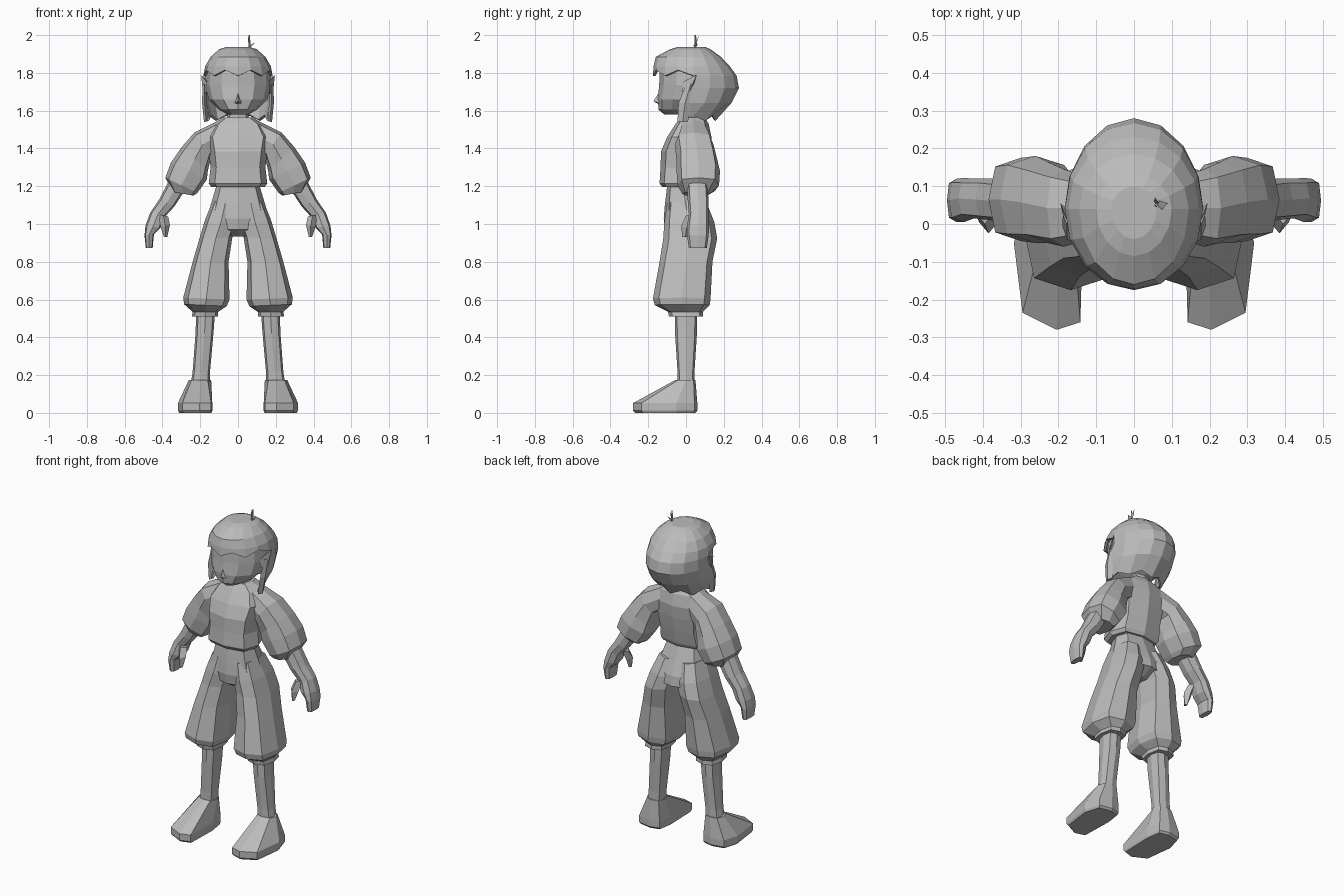
import bpy, math
from mathutils import Vector

grey = bpy.data.materials.new("plain grey")
grey.diffuse_color = (0.5, 0.5, 0.5, 1)


def make(name, verts, faces, mirror=False):
    me = bpy.data.meshes.new(name)
    me.from_pydata(verts, [], faces)
    me.materials.append(grey)
    ob = bpy.data.objects.new(name, me)
    bpy.context.collection.objects.link(ob)
    if mirror:
        ob.modifiers.new("mirror", 'MIRROR').use_mirror_merge = False
    return ob


def ring(ax, az, bx, bz, y0, y1, n=8, square=1.12):
    """Cross-section from outer point a to inner point b, spanning y0 to y1."""
    c = Vector(((ax + bx) / 2, (y0 + y1) / 2, (az + bz) / 2))
    u = Vector(((ax - bx) / 2, 0, (az - bz) / 2))
    v = Vector((0, (y1 - y0) / 2, 0))
    out = []
    for i in range(n):
        t = 2 * math.pi * i / n
        k = 1 if i % (n // 4) == 0 else square
        out.append(c + u * math.cos(t) * k + v * math.sin(t) * k)
    return out


def loft(name, sections, mirror=False, n=8, square=1.12):
    verts, faces = [], []
    for s in sections:
        verts += ring(*s, n=n, square=square)
    m = len(sections)
    for r in range(m - 1):
        for i in range(n):
            j = (i + 1) % n
            # sections run downwards
            faces.append((r*n + i, (r+1)*n + i, (r+1)*n + j, r*n + j))
    faces.append(tuple(range(n)))
    faces.append(tuple((m-1)*n + i for i in reversed(range(n))))
    return make(name, verts, faces, mirror)


def stack(rows):
    """Symmetric sections: height, half width, front y, back y."""
    return [(w, z, -w, z, f, b) for z, w, f, b in rows]


# head and neck
loft("head", stack([
    (1.88, .13, -.11, .17), (1.80, .170, -.14, .22), (1.735, .174, -.142, .22),
    (1.66, .155, -.150, .18), (1.605, .10, -.145, .13), (1.58, .055, -.115, .08)]),
    n=12, square=1.0)
loft("neck", stack([(1.64, .055, -.02, .09), (1.57, .055, -.02, .09),
                    (1.50, .08, -.03, .10)]))
make("nose", [(-.02, -.140, 1.64), (.02, -.140, 1.64), (0, -.13, 1.72), (0, -.172, 1.65),
              (0, -.13, 1.625)],
     [(0, 3, 2), (3, 1, 2), (0, 4, 3), (4, 1, 3), (0, 2, 1, 4)])

# hair: full rings above the fringe, back half only below it
N = 16
rows = [(1.938, .06, .04, -.04, .10), (1.925, .10, .04, -.085, .13),
        (1.885, .145, .04, -.160, .185), (1.835, .174, .04, -.172, .232),
        (1.785, .183, .04, -.175, .268), (1.72, .185, .03, 0, .28),
        (1.64, .183, .01, 0, .24), (1.55, .165, -.03, 0, .155)]
verts, faces = [], []
for r, (z, w, yc, f, b) in enumerate(rows):
    for i in range(N):
        t = 2 * math.pi * i / N            # 0 at the front
        c = math.cos(t)
        y = yc - c * ((yc - f) if c > 0 else (b - yc))
        dz = 0
        if r == 4 and c > .3:              # ragged fringe
            dz = .03 if i % 2 else 0
        if r == 7:                         # ragged tips
            dz = .022 if i % 2 else -.005
        verts.append((w * math.sin(t), y, z + dz))
for r in range(len(rows) - 1):
    for i in range(N):
        if r < 4 or 4 <= i < 12:
            j = (i + 1) % N
            faces.append((r*N + i, r*N + j, (r+1)*N + j, (r+1)*N + i))
faces.append(tuple(reversed(range(N))))
used = sorted({i for f in faces for i in f})
remap = {v: k for k, v in enumerate(used)}
hair = make("hair", [verts[i] for i in used],
            [tuple(remap[i] for i in reversed(f)) for f in faces])
sol = hair.modifiers.new("thickness", 'SOLIDIFY')
sol.thickness = .014
sol.offset = -1

# pointed ears and side locks
make("ear", [(.165, -.02, 1.70), (.165, .03, 1.69), (.165, .03, 1.76), (.165, -.02, 1.75),
             (.195, .055, 1.79), (.185, .01, 1.68)],
     [(0, 3, 4, 5), (1, 5, 4, 2), (3, 2, 4), (0, 5, 1), (0, 1, 2, 3)], True)
loft("side_lock", [(.188, 1.74, .168, 1.74, .0, .05), (.19, 1.64, .165, 1.64, -.04, .03),
                   (.18, 1.54, .155, 1.545, -.045, .01)], True, n=4)

# sprout on top
loft("sprout_stem", [(.064, 2.0, .056, 2.0, .046, .054),
                     (.066, 1.92, .054, 1.92, .044, .056)], n=4)
make("sprout_leaf", [(.06, .05, 1.93), (.074, .038, 1.945), (.09, .055, 1.96), (.068, .062, 1.95)],
     [(0, 1, 2, 3)])
make("sprout_blade", [(.06, .05, 1.94), (.052, .06, 1.97), (.056, .07, 2.0), (.066, .056, 1.97)],
     [(0, 1, 2, 3)])

# shirt body and puffed sleeves
loft("shirt", stack([
    (1.565, .075, -.03, .10), (1.53, .13, -.055, .12), (1.46, .17, -.10, .135),
    (1.385, .155, -.132, .13), (1.30, .145, -.135, .115), (1.215, .155, -.14, .095),
    (1.195, .14, -.125, .085)]))
loft("sleeve", [
    (.09, 1.555, .08, 1.40, -.03, .11), (.23, 1.485, .14, 1.36, -.06, .145),
    (.30, 1.405, .16, 1.28, -.05, .165), (.355, 1.325, .165, 1.235, -.05, .18),
    (.385, 1.245, .215, 1.165, -.045, .175), (.345, 1.17, .235, 1.15, -.02, .13)], True)

# bare forearms and hands
loft("forearm", [(.37, 1.22, .28, 1.18, .005, .115), (.42, 1.125, .335, 1.095, .01, .12),
                 (.465, 1.06, .385, 1.04, .015, .12)], True)
loft("hand", [(.465, 1.06, .385, 1.04, .015, .12), (.49, .99, .41, .98, .005, .122),
              (.495, .94, .445, .945, .005, .12), (.488, .872, .452, .872, .015, .11)], True)
loft("thumb", [(.42, 1.05, .37, 1.04, -.0, .06), (.41, .985, .36, .995, -.025, .035),
               (.392, .93, .375, .93, -.02, .01)], True, n=4)

# baggy trousers: hips plus two legs gathered at the cuff
loft("hips", stack([(1.20, .115, -.10, .07), (1.10, .145, -.112, .11), (1.03, .165, -.118, .14),
                    (.97, .14, -.11, .15), (.935, .05, -.05, .08)]))
loft("trouser_leg", [
    (.135, 1.12, .0, 1.10, -.10, .11), (.175, 1.02, .005, 1.0, -.115, .15),
    (.205, .92, .03, .93, -.12, .165), (.24, .80, .05, .80, -.14, .14),
    (.29, .61, .045, .60, -.175, .13), (.285, .575, .06, .565, -.165, .125),
    (.24, .535, .105, .535, -.095, .09), (.245, .51, .105, .51, -.09, .09)], True)

# shins
loft("shin", [(.22, .56, .12, .56, -.06, .06), (.225, .42, .13, .42, -.058, .058),
              (.24, .22, .148, .22, -.045, .045), (.25, .15, .15, .15, -.045, .045)], True)

# shoes: outline with a flat sole and a sloping upper
outline = [(.21, .06), (.29, .045), (.318, -.05), (.295, -.235), (.205, -.28),
           (.142, -.26), (.136, -.05), (.15, .045)]
ankle = [(.20, .05), (.24, .04), (.26, .0), (.245, -.04), (.20, -.055),
         (.16, -.045), (.142, .0), (.16, .04)]
levels = [(ankle, .175, 0), (outline, .052, 0), (outline, .012, 0), (outline, 0, .06)]
verts, faces = [], []
for pts, z, shrink in levels:
    verts += [(x + (.21 - x) * shrink, y + (-.1 - y) * shrink, z) for x, y in pts]
for r in range(3):
    for i in range(8):
        j = (i + 1) % 8
        faces.append((r*8 + i, r*8 + j, (r+1)*8 + j, (r+1)*8 + i))
faces += [tuple(reversed(range(8))), tuple(range(24, 32))]
make("shoe", verts, faces, True)

# consistent outward normals on every closed part
import bmesh
for ob in bpy.data.objects:
    bm = bmesh.new()
    bm.from_mesh(ob.data)
    bmesh.ops.recalc_face_normals(bm, faces=bm.faces)
    bm.to_mesh(ob.data)
    bm.free()
